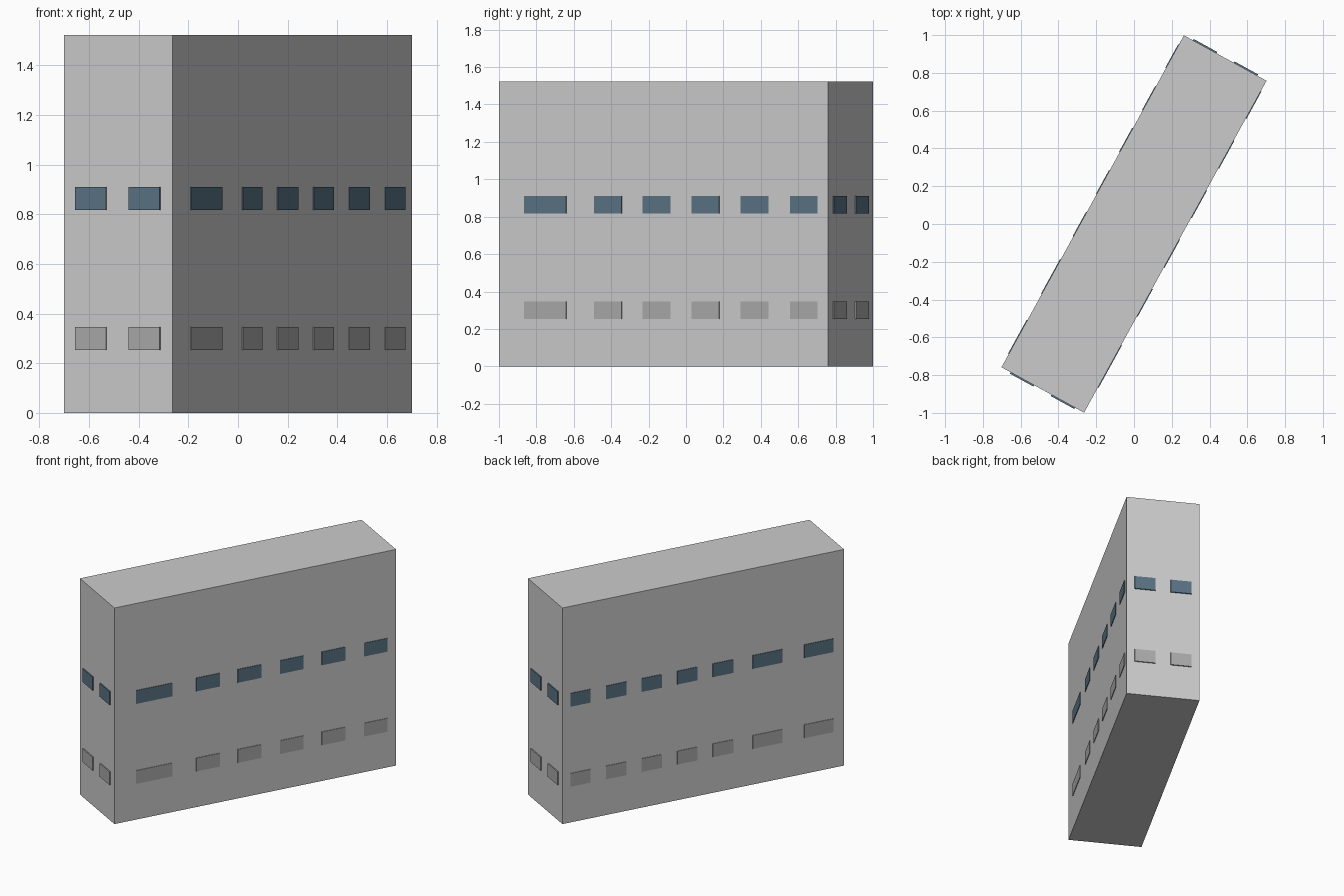
import bpy, bmesh, math
from mathutils import Matrix, Vector

if "Cube" in bpy.data.objects:
    bpy.data.objects.remove(bpy.data.objects["Cube"])

L, W, H = 2.005, 0.499, 1.523
TURN = Matrix.Rotation(math.radians(61.2), 4, 'Z')


def material(name, color):
    m = bpy.data.materials.new(name)
    m.diffuse_color = color
    m.use_nodes = True
    m.node_tree.nodes["Principled BSDF"].inputs["Base Color"].default_value = m.diffuse_color
    return m


def add_box(bm, lo, hi):
    lo, hi = Vector(lo), Vector(hi)
    mat = TURN @ Matrix.Translation((lo + hi) / 2) @ Matrix.Diagonal((*(hi - lo), 1))
    bmesh.ops.create_cube(bm, size=1, matrix=mat)


def finish(bm, name, mat=None):
    me = bpy.data.meshes.new(name)
    bm.to_mesh(me)
    bm.free()
    ob = bpy.data.objects.new(name, me)
    bpy.context.collection.objects.link(ob)
    if mat:
        me.materials.append(mat)


# Building block
bm = bmesh.new()
add_box(bm, (-L / 2, -W / 2, 0), (L / 2, W / 2, H))
finish(bm, "building_block")

# Window spans as fractions along each wall: quarter turn, spans, projection
ends = [(0.11, 0.395), (0.605, 0.89)]
walls = {
    "right": (0, [(0.076, 0.205), (0.29, 0.373), (0.437, 0.522), (0.587, 0.67),
                  (0.736, 0.82), (0.886, 0.969)], 0.004),
    "back": (1, ends, 0.008),
    "left": (2, [(0.028, 0.099), (0.154, 0.226), (0.28, 0.352), (0.407, 0.479),
                 (0.533, 0.606), (0.675, 0.78), (0.858, 0.961)], 0.004),
    "front": (3, ends, 0.008),
}
glass = material("blue_glass", (0.10, 0.17, 0.23, 1))
dull = material("grey_pane", (0.4, 0.4, 0.4, 1))
rows = [("lower", 0.253, 0.347, dull), ("upper", 0.817, 0.911, glass)]

# Thin window panels on all four walls
for side, (quarter, spans, out) in walls.items():
    length, depth = (L, W) if quarter % 2 == 0 else (W, L)
    spin = TURN @ Matrix.Rotation(quarter * math.pi / 2, 4, 'Z') @ TURN.inverted()
    for row, z0, z1, mat in rows:
        bm = bmesh.new()
        for a, b in spans:
            add_box(bm, ((a - 0.5) * length, -depth / 2 - out, z0),
                    ((b - 0.5) * length, -depth / 2 + 0.004, z1))
        bm.transform(spin)
        finish(bm, f"{side}_{row}_windows", mat)
